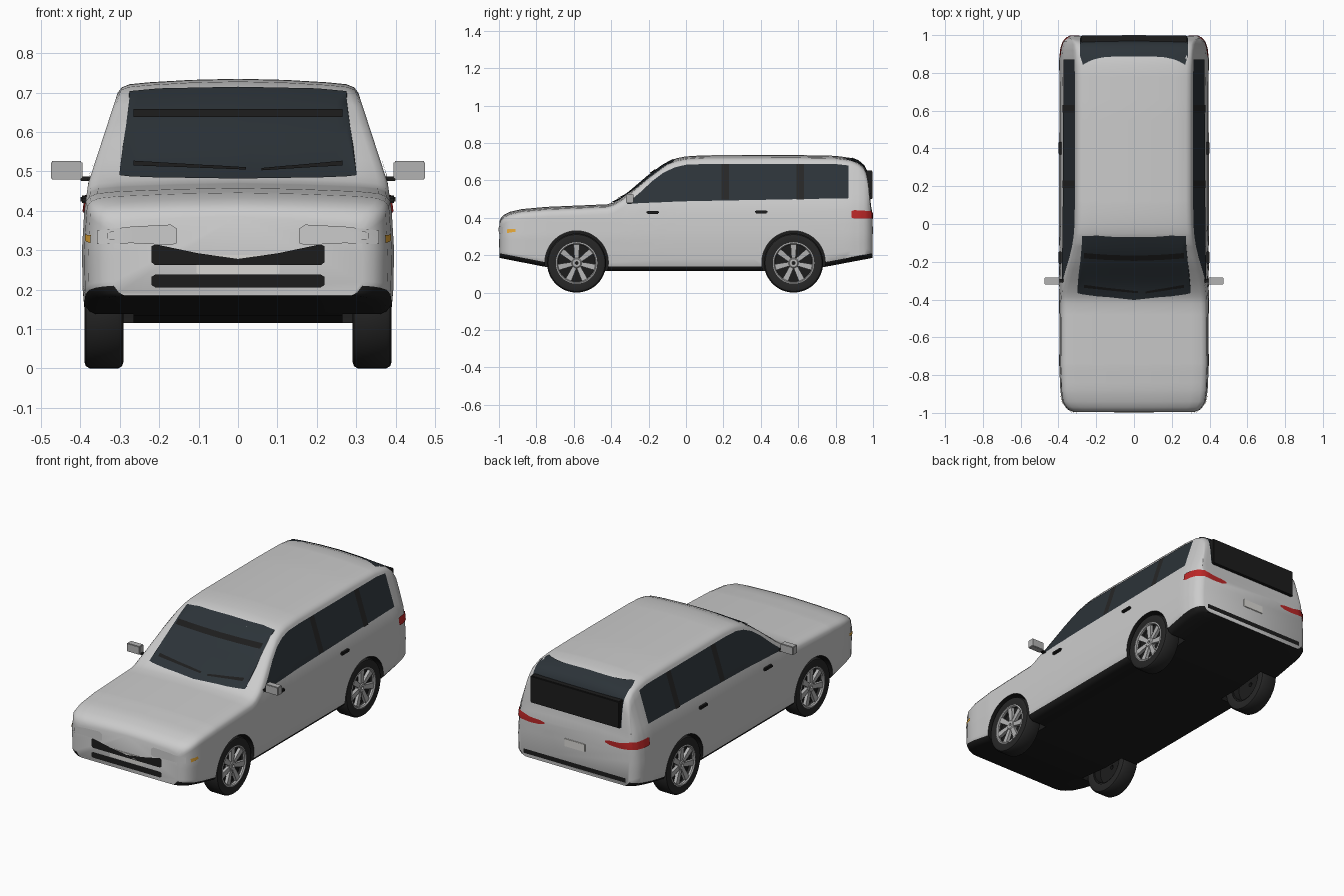
import bpy, bmesh, math
from mathutils import Vector, Matrix
from mathutils.bvhtree import BVHTree

if "Cube" in bpy.data.objects:
    bpy.data.objects.remove(bpy.data.objects["Cube"])


def material(name, r, g, b):
    m = bpy.data.materials.new(name)
    m.diffuse_color = (r, g, b, 1)
    m.use_nodes = True
    m.node_tree.nodes["Principled BSDF"].inputs["Base Color"].default_value = m.diffuse_color
    return m


PAINT = material("paint", .72, .72, .72)
BLACK = material("black_trim", .012, .012, .012)
GLASS = material("dark_glass", .025, .033, .04)
RUBBER = material("rubber", .02, .02, .02)
ALLOY = material("alloy", .45, .45, .45)
LAMP = material("lamp", .85, .85, .85)
RED = material("red_lamp", .5, .02, .02)
AMBER = material("amber_lamp", .8, .4, .04)
PLATE = material("plate", .7, .69, .66)


def finish(name, bm, mats, angle=35):
    me = bpy.data.meshes.new(name)
    bm.to_mesh(me)
    bm.free()
    for m in mats:
        me.materials.append(m)
    me.shade_smooth()
    me.set_sharp_from_angle(angle=math.radians(angle))
    ob = bpy.data.objects.new(name, me)
    bpy.context.collection.objects.link(ob)
    return ob


def interp(table, t):
    if t <= table[0][0]:
        return table[0][1]
    for (a, u), (b, v) in zip(table, table[1:]):
        if t <= b:
            return u + (v - u) * (t - a) / (b - a)
    return table[-1][1]


def add_box(bm, lo, hi):
    lo, hi = Vector(lo), Vector(hi)
    mat = Matrix.Translation((lo + hi) / 2) @ Matrix.Diagonal((*(hi - lo), 1))
    return bmesh.ops.create_cube(bm, size=1, matrix=mat)["verts"]


def box(name, lo, hi, mat, bevel=.004):
    bm = bmesh.new()
    add_box(bm, lo, hi)
    bmesh.ops.bevel(bm, geom=bm.edges[:], offset=bevel, segments=2, affect='EDGES')
    return finish(name, bm, [mat])


# Body: cross-sections lofted along y
TOP = [(-.996, .385), (-.985, .405), (-.97, .418), (-.94, .432), (-.88, .446), (-.75, .458),
       (-.42, .472), (-.385, .483), (-.34, .51), (-.3, .54), (-.2, .625), (-.1, .698),
       (-.05, .718), (0, .728), (.1, .734), (.6, .735), (.8, .731), (.88, .72), (.92, .704),
       (.95, .68), (.965, .65), (.975, .6), (.985, .5), (.99, .46), (.996, .43)]
SCALE = [(-.996, .8), (-.985, .87), (-.97, .915), (-.94, .96), (-.88, .985), (-.75, 1),
         (.88, 1), (.93, .985), (.965, .955), (.985, .91), (.996, .86)]
BOTTOM = [(-.996, .185), (-.74, .135), (-.55, .115), (.55, .115), (.73, .135), (.996, .185)]
SIDE = [(.1, .385), (.2, .394), (.3, .396), (.4, .39), (.47, .38), (.7, .305), (.8, .28)]


def section(y):
    top, k, zb = interp(TOP, y), interp(SCALE, y), interp(BOTTOM, y)
    zs = top - .035
    xs = interp(SIDE, zs)
    pts = [(0, zb), (.2, zb), (.36, zb), (.378, zb + .008)]
    for i in range(15):
        z = zb + .025 + (zs - zb - .025) * i / 14
        pts.append((interp(SIDE, z), z))
    pts += [(xs - .010, top - .022), (xs - .03, top - .014), (xs - .08, top - .009),
            (xs * .4, top - .003), (0, top)]
    half = [(x * k, z) for x, z in pts]
    return half + [(-x, z) for x, z in half[-2:0:-1]]


stations = sorted({t[0] for t in TOP + SCALE + BOTTOM} | {round(-.9 + .06 * i, 3) for i in range(31)})
bm = bmesh.new()
rings = [[bm.verts.new((x, y, z)) for x, z in section(y)] for y in stations]
n = len(rings[0])
for a, b in zip(rings, rings[1:]):
    for i in range(n):
        j = (i + 1) % n
        f = bm.faces.new((a[i], a[j], b[j], b[i]))
        f.material_index = 1 if i < 4 or i >= n - 4 else 0
bm.faces.new(rings[0])
bm.faces.new(rings[-1][::-1])
bmesh.ops.recalc_face_normals(bm, faces=bm.faces[:])
tree = BVHTree.FromBMesh(bm)
body = finish("body", bm, [PAINT, BLACK])

# Wheel arches cut out of the body
AXLES = (("front", -.585), ("rear", .575))
bm = bmesh.new()
for _, y in AXLES:
    for s in (-1, 1):
        bmesh.ops.create_cone(bm, cap_ends=True, segments=48, radius1=.17, radius2=.17, depth=.24,
                              matrix=Matrix.Translation((s * .385, y, .16)) @ Matrix.Rotation(math.pi / 2, 4, 'Y'))
for f in bm.faces:
    f.material_index = 1
cutter = finish("arch_cutter", bm, [PAINT, BLACK])
cutter.hide_render = True
mod = body.modifiers.new("arches", 'BOOLEAN')
mod.operation, mod.solver, mod.object = 'DIFFERENCE', 'EXACT', cutter
bpy.context.view_layer.objects.active = body
bpy.ops.object.modifier_apply(modifier=mod.name)
bpy.data.objects.remove(cutter)
body.data.shade_smooth()
body.data.set_sharp_from_angle(angle=math.radians(38))


def patch(name, view, cols, mat, offset=.004, rows=8, step=.03):
    """Panel laid on the body; columns are (across, low z, high z)."""
    cs = [cols[0]]
    for a, b in zip(cols, cols[1:]):
        m = max(1, math.ceil((b[0] - a[0]) / step))
        cs += [tuple(p + (q - p) * i / m for p, q in zip(a, b)) for i in range(1, m + 1)]
    out = Vector({"front": (0, -1, 0), "back": (0, 1, 0), "right": (1, 0, 0), "left": (-1, 0, 0)}[view])
    bm = bmesh.new()
    grid = []
    for a, lo, hi in cs:
        line = []
        for r in range(rows + 1):
            z = lo + (hi - lo) * r / rows
            start = Vector((a, 0, z) if out.y else (0, a, z)) + out * 2
            hit, nor, _, _ = tree.ray_cast(start, -out)
            if hit is None:
                hit, nor, _, _ = tree.find_nearest(start - out)
            line.append(bm.verts.new(hit + nor * offset))
        grid.append(line)
    flip = out.y > 0 or out.x < 0
    for a, b in zip(grid, grid[1:]):
        for r in range(rows):
            q = (a[r], b[r], b[r + 1], a[r + 1])
            bm.faces.new(q[::-1] if flip else q)
    return finish(name, bm, [mat], 60)


def sym(cols):
    return [(-a, lo, hi) for a, lo, hi in cols[::-1]] + [c for c in cols if c[0] > 0]


# Windscreen, wipers and tailgate glass
patch("windscreen", "front", sym([(0, .478, .711), (.2, .481, .707), (.275, .484, .7), (.3, .487, .495)]), GLASS)
patch("sun_strip", "front", [(-.265, .632, .652), (.265, .632, .652)], BLACK, .008, 2)
patch("wiper_a", "front", [(-.265, .508, .52), (.02, .497, .503)], BLACK, .009, 2)
patch("wiper_b", "front", [(.06, .495, .501), (.265, .508, .52)], BLACK, .009, 2)
patch("rear_window", "back", sym([(0, .5, .718), (.27, .5, .712), (.285, .5, .7)]), GLASS, rows=16)
box("tailgate_panel", (-.28, .955, .5), (.28, .998, .652), BLACK)

# Nose and tail trim
patch("upper_grille", "front", sym([(0, .262, .278), (.1, .262, .292), (.21, .262, .315), (.22, .27, .31)]), BLACK)
patch("lower_grille", "front", sym([(0, .206, .238), (.21, .206, .238), (.22, .212, .232)]), BLACK)
box("front_plate", (-.105, -1, .24), (.105, -.99, .288), PLATE, .002)
box("rear_plate", (-.065, .99, .31), (.065, 1, .355), PLATE, .002)
patch("rear_bumper_strip", "back", sym([(0, .205, .23), (.32, .205, .23)]), BLACK)

# Parts on both sides
for s, side in ((1, "right"), (-1, "left")):
    patch(side + "_side_glass", side,
          [(-.315, .472, .477), (-.25, .477, .53), (-.18, .48, .595), (-.12, .482, .64), (-.06, .485, .668),
           (0, .487, .682), (.1, .489, .686), (.8, .502, .686), (.87, .503, .678)], GLASS)
    for i, y in enumerate((.21, .61)):
        patch(f"{side}_pillar_{i}", side, [(y - .02, .495, .685), (y + .02, .495, .685)], RUBBER, .006)
    for i, (y, z) in enumerate(((-.178, .428), (.402, .431))):
        xs = sorted((s * .38, s * .4))
        box(f"{side}_door_handle_{i}", (xs[0], y - .033, z - .008), (xs[1], y + .033, z + .008), BLACK)
    a, b = sorted((s * .395, s * .475))
    box(side + "_mirror", (a, -.32, .479), (b, -.282, .526), ALLOY, .003)
    a, b = sorted((s * .36, s * .4))
    box(side + "_mirror_arm", (a, -.31, .475), (b, -.29, .487), BLACK, .002)

    def mirrored(cols):
        return cols if s > 0 else [(-a, lo, hi) for a, lo, hi in cols[::-1]]
    patch(side + "_headlamp", "front",
          mirrored([(.155, .318, .355), (.17, .313, .365), (.27, .318, .36), (.355, .315, .35)]), PAINT, .004)
    patch(side + "_lamp_lens", "front",
          mirrored([(.255, .332, .342), (.265, .326, .347), (.32, .326, .347), (.33, .331, .342)]), LAMP, .007, 4)
    patch(side + "_indicator", side, [(-.955, .318, .338), (-.91, .325, .34)], AMBER, .005, 4)
    patch(side + "_tail_lamp_side", side, [(.885, .4, .435), (.9, .395, .44), (.985, .395, .435)], RED, .005, 4, .01)
    patch(side + "_tail_lamp", "back",
          mirrored([(.19, .402, .412), (.22, .393, .418), (.28, .39, .42), (.34, .395, .435), (.365, .395, .435)]), RED, .004, 4)


def lathe(bm, profile, steps=48):
    """Revolve a closed (radius, x) profile round the x axis."""
    rs = [[bm.verts.new((x, r * math.cos(t), r * math.sin(t))) for r, x in profile]
          for t in (2 * math.pi * i / steps for i in range(steps))]
    for i in range(steps):
        a, b = rs[i], rs[(i + 1) % steps]
        for j in range(len(profile)):
            k = (j + 1) % len(profile)
            bm.faces.new((a[j], a[k], b[k], b[j]))
    bmesh.ops.recalc_face_normals(bm, faces=bm.faces[:])


# Wheels: tyre, dark barrel, spoked rim
for end, y in AXLES:
    for s, side in ((1, "right"), (-1, "left")):
        tyre = bmesh.new()
        lathe(tyre, [(.108, -.045), (.14, -.05), (.152, -.046), (.158, -.036), (.158, .036), (.152, .046),
                     (.14, .05), (.108, .045)])
        barrel = bmesh.new()
        lathe(barrel, [(.108, -.04), (.108, .012), (.012, .012), (.012, -.005), (.095, -.005), (.1, -.04)])
        rim = bmesh.new()
        lathe(rim, [(.111, .03), (.111, .046), (.105, .048), (.1, .042), (.1, .03)])
        lathe(rim, [(.008, .01), (.03, .01), (.03, .034), (.022, .04), (.008, .04)], 24)
        for i in range(7):
            vs = add_box(rim, (.018, -.011, .022), (.036, .011, .103))
            for v in vs:
                if v.co.z > .06:
                    v.co.y *= 1.5
                    v.co.x += .006
            bmesh.ops.rotate(rim, verts=vs, cent=(0, 0, 0), matrix=Matrix.Rotation(2 * math.pi * i / 7, 3, 'X'))
        for part, m, mat in (("tyre", tyre, RUBBER), ("barrel", barrel, BLACK), ("rim", rim, ALLOY)):
            ob = finish(f"{end}_{side}_{part}", m, [mat])
            ob.location = (s * .34, y, .158)
            ob.rotation_euler.z = 0 if s > 0 else math.pi
